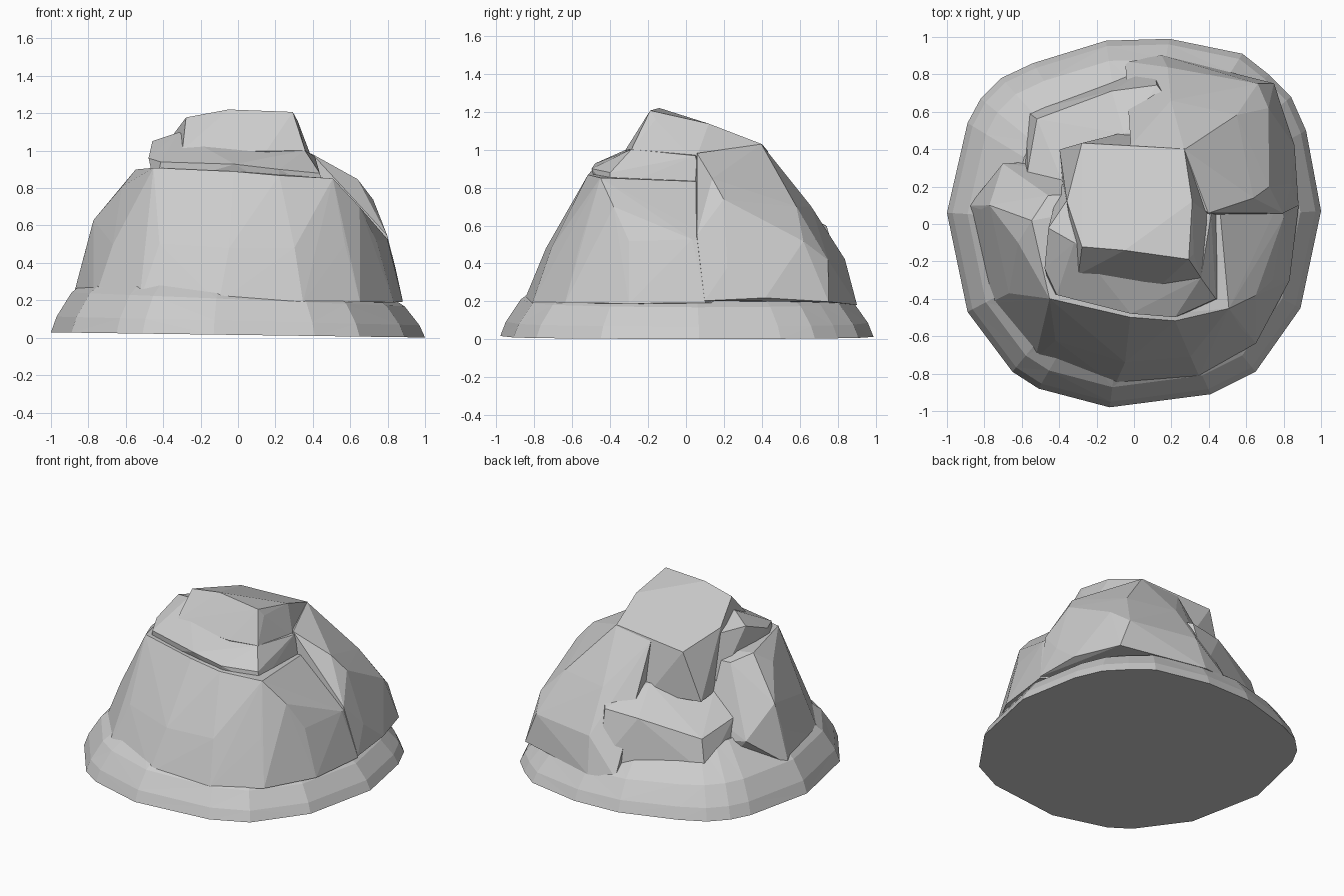
import bpy, bmesh, random

random.seed(4)


def finish(bm, name):
    bmesh.ops.recalc_face_normals(bm, faces=bm.faces[:])
    me = bpy.data.meshes.new(name)
    bm.to_mesh(me)
    bm.free()
    ob = bpy.data.objects.new(name, me)
    bpy.context.collection.objects.link(ob)
    return ob


def chunk(name, pts):
    """Faceted stone chunk: convex hull of its slightly roughened corner points."""
    bm = bmesh.new()
    for p in pts:
        bm.verts.new([c + random.uniform(-.003, .003) for c in p])
    bmesh.ops.convex_hull(bm, input=bm.verts[:])
    loose = [v for v in bm.verts if not v.link_faces]
    bmesh.ops.delete(bm, geom=loose, context='VERTS')
    return finish(bm, name)


def loft(name, outline, rings):
    """Stacked scaled copies of one outline, tilted a little, capped at both ends."""
    bm = bmesh.new()
    loops = [[bm.verts.new((x * s, y * s, z - (0.012 + 0.12 * z) * x))
              for x, y in outline] for s, z in rings]
    n = len(outline)
    for a, b in zip(loops, loops[1:]):
        for i in range(n):
            j = (i + 1) % n
            bm.faces.new((a[i], a[j], b[j], b[i]))
    bm.faces.new(loops[0][::-1])
    bm.faces.new(loops[-1])
    bmesh.ops.triangulate(bm, faces=bm.faces[:])
    return finish(bm, name)


def volume(me):
    bm = bmesh.new()
    bm.from_mesh(me)
    v = bm.calc_volume()
    bm.free()
    return v


# Flared foot of the rock
outline = [(-1, .06), (-.89, .54), (-.82, .67), (-.71, .78), (-.54, .86),
           (-.15, .98), (.19, .99), (.58, .91), (.72, .80), (.84, .68),
           (.92, .5), (1, .07), (.89, -.45), (.65, -.79), (.41, -.91),
           (-.13, -.98), (-.51, -.88), (-.65, -.79), (-.89, -.47)]
rock = loft("rock", outline, [(1, .015), (.97, .09), (.89, .205), (.66, .37)])

# Front mass with the side ledge falling to the right
front = chunk("front_mass", [
    (-.88, .1, .22), (-.77, -.42, .19), (-.53, -.72, .19), (-.1, -.86, .19),
    (.35, -.81, .19), (.65, -.64, .19), (.83, -.3, .19), (.88, .1, .19),
    (-.82, .08, .45), (-.67, -.37, .5), (-.42, -.62, .5), (-.05, -.74, .48),
    (.3, -.71, .48), (.57, -.56, .5), (.74, -.3, .52), (.80, .03, .53),
    (-.77, .1, .63), (-.62, -.1, .81), (-.55, .02, .9), (-.45, -.4, .91),
    (-.02, -.5, .89), (.22, -.52, .87), (.51, -.45, .85), (.65, -.38, .70),
    (.45, .2, .83), (.79, .15, .52), (-.46, .15, .86), (-.70, .32, .42),
    (-.6, .3, .3), (.5, .4, .17)])

# Smooth rounded back, right side
back = chunk("back_dome", [
    (.27, .40, 1.03), (-.02, .42, 1.0), (.40, .06, .98), (.64, .14, .85),
    (.72, .2, .74), (.80, .06, .55), (.84, .22, .38), (.88, .1, .2),
    (.2, .66, .70), (.55, .58, .70), (.72, .62, .52), (.18, .84, .42),
    (.66, .75, .42), (.86, .42, .22), (.75, .75, .2), (.15, .9, .18),
    (-.05, .87, .19), (0, .4, .25), (.3, 0, .3)])

# Step on the back left
step = chunk("back_left_step", [
    (-.36, .16, .70), (-.57, .27, .54), (-.52, .56, .48), (-.12, .71, .58),
    (.12, .74, .6), (.3, .5, .70), (-.05, .48, .73), (-.61, .25, .29),
    (-.57, .60, .26), (.1, .84, .24), (.3, .4, .25), (-.2, .1, .3)])

# Overhanging shelf under the crown
shelf = chunk("upper_shelf", [
    (-.48, -.24, .96), (-.46, -.02, 1.05), (-.36, .12, 1.03), (-.32, -.1, 1.1),
    (-.41, -.38, .94), (-.02, -.48, .93), (.22, -.5, .9), (.36, -.29, 1.0),
    (.44, -.4, .88), (.41, .05, .97), (-.3, .25, .9), (-.44, -.36, .8),
    (.22, -.47, .79), (.46, -.4, .78), (.45, .1, .77), (-.4, .2, .7)])

# Sloping crown slab
crown = chunk("crown", [
    (-.28, -.12, 1.18), (-.05, -.14, 1.22), (.29, -.19, 1.21), (.32, -.16, 1.16),
    (.31, .12, 1.14), (.27, .40, 1.03), (-.28, .43, .99), (-.36, .12, 1.07),
    (-.3, -.27, 1.0), (.36, -.29, 1.0), (.15, -.32, 1.0), (.4, .05, .94),
    (-.37, .12, .66), (-.40, .40, .65), (-.05, .49, .66), (.27, .48, .67),
    (.3, -.2, .82)])

# Fuse the chunks into one rock; a chunk that cannot fuse stays as its own piece
bpy.context.view_layer.objects.active = rock
for part in (front, back, step, shelf, crown):
    before = rock.data.copy()
    mod = rock.modifiers.new("fuse", 'BOOLEAN')
    mod.operation = 'UNION'
    mod.solver = 'EXACT'
    mod.object = part
    bpy.ops.object.modifier_apply(modifier=mod.name)
    if volume(rock.data) < volume(before) - .001:
        rock.data = before
    else:
        bpy.data.objects.remove(part)
